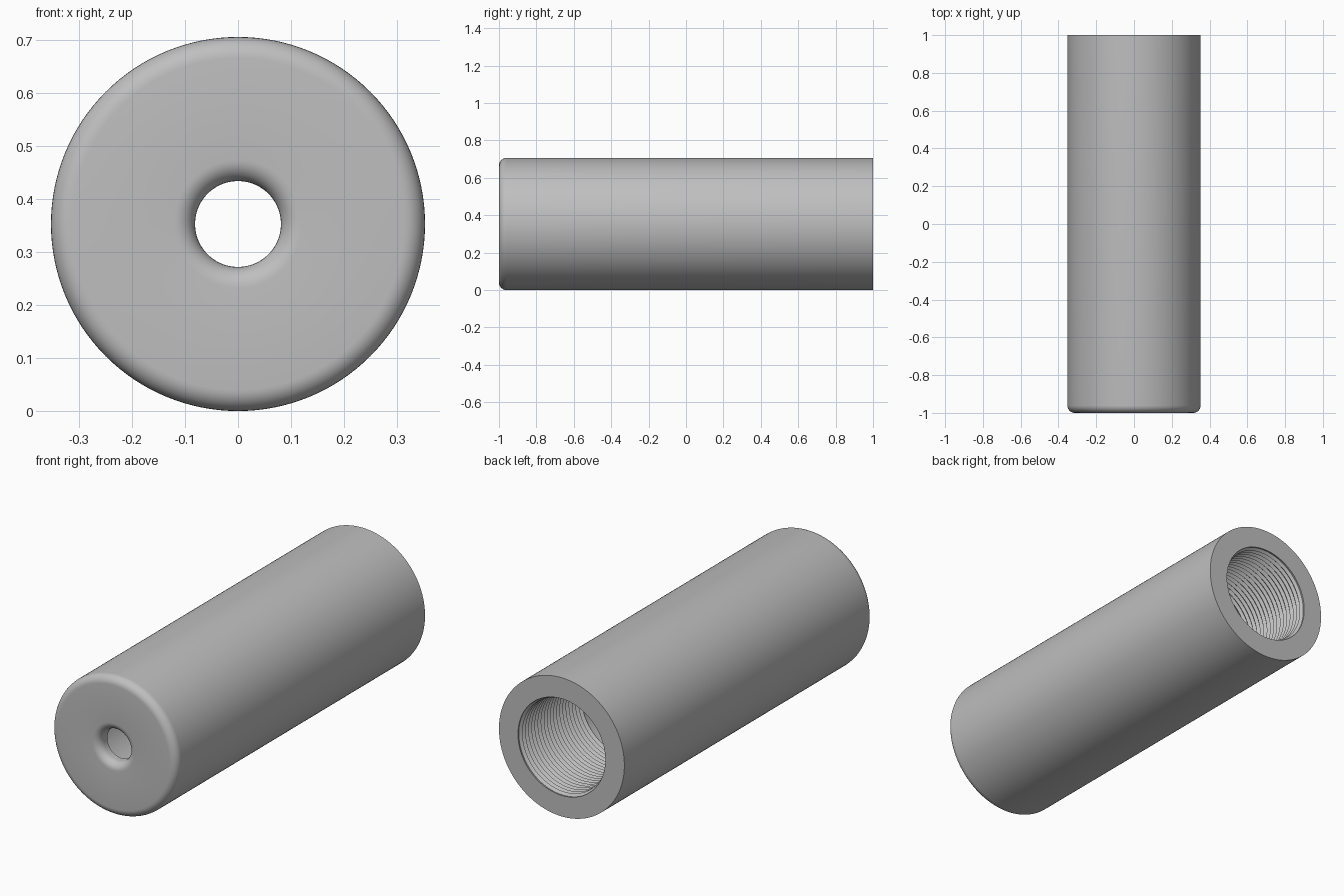
import bpy, bmesh
from math import sin, cos, pi, radians
from mathutils import Vector

cube = bpy.data.objects.get("Cube")
if cube:
    bpy.data.objects.remove(cube, do_unlink=True)

RADIUS = 0.353        # outer radius, also the height of the axis
FRONT, BACK = -1.0, 1.0
FILLET = 0.04
HOLE = 0.081          # small front hole
WALL = 0.065          # thickness of the front wall
BORE = 0.24           # smooth part of the bore
CREST, ROOT = 0.236, 0.249
PITCH, TURNS = 0.025, 20
SEGMENTS = 128


def fillet(radius, y, start, end, steps=8):
    """Rounded corner as (radius, y) points, angles in degrees."""
    angles = [radians(start + (end - start) * i / steps) for i in range(steps + 1)]
    return [(radius + FILLET * cos(a), y + FILLET * sin(a)) for a in angles]


# Outer wall and rounded front edge
profile = [(RADIUS, BACK)]
profile += fillet(RADIUS - FILLET, FRONT + FILLET, 0, -90)

# Rounded mouth of the front hole and the thin front wall
profile += fillet(HOLE + FILLET, FRONT + FILLET, -90, -180)
profile += [(HOLE, FRONT + WALL), (BORE, FRONT + WALL)]

# Smooth bore, then the threaded back half
thread_start = BACK - PITCH * TURNS
profile.append((BORE, thread_start))
for turn in range(TURNS):
    y = thread_start + turn * PITCH
    profile += [(CREST, y + PITCH * 0.1), (ROOT, y + PITCH * 0.55)]
profile.append((ROOT - 0.003, BACK))

# Turn the closed profile around the long axis
bm = bmesh.new()
verts = [bm.verts.new((r, y, RADIUS)) for r, y in profile]
edges = [bm.edges.new((a, b)) for a, b in zip(verts, verts[1:] + verts[:1])]
bmesh.ops.spin(bm, geom=verts + edges, cent=Vector((0, 0, RADIUS)), axis=(0, 1, 0),
               angle=2 * pi, steps=SEGMENTS, use_duplicate=False)
bmesh.ops.remove_doubles(bm, verts=bm.verts, dist=0.00005)
bmesh.ops.recalc_face_normals(bm, faces=bm.faces)
mesh = bpy.data.meshes.new("threaded_sleeve")
bm.to_mesh(mesh)
bm.free()
sleeve = bpy.data.objects.new("threaded_sleeve", mesh)
bpy.context.collection.objects.link(sleeve)

# Plain grey material
grey = bpy.data.materials.new("plain_grey")
grey.use_nodes = True
colour = (0.52, 0.52, 0.52, 1)
grey.diffuse_color = colour
grey.node_tree.nodes["Principled BSDF"].inputs["Base Color"].default_value = colour
mesh.materials.append(grey)

# Smooth walls with crisp rims and threads
bpy.ops.object.select_all(action='DESELECT')
sleeve.select_set(True)
bpy.context.view_layer.objects.active = sleeve
bpy.ops.object.shade_smooth_by_angle(angle=radians(30))
